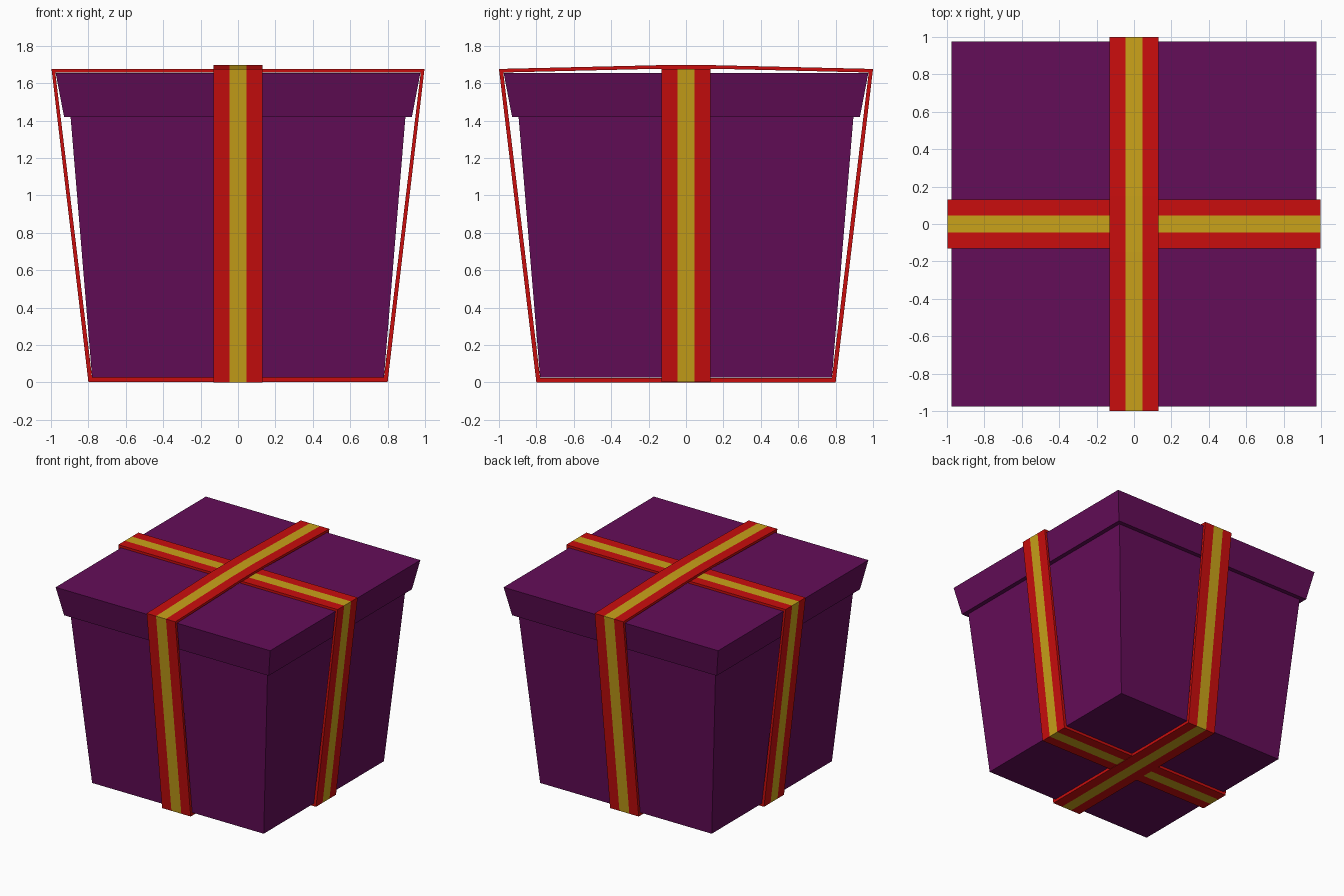
import bpy, bmesh

if "Cube" in bpy.data.objects:
    bpy.data.objects.remove(bpy.data.objects["Cube"])


def material(name, rgb):
    m = bpy.data.materials.new(name)
    m.diffuse_color = (*rgb, 1)
    m.use_nodes = True
    m.node_tree.nodes["Principled BSDF"].inputs["Base Color"].default_value = m.diffuse_color
    return m


PURPLE = material("purple", (0.127, 0.004, 0.098))
RED = material("red", (0.59, 0.004, 0.004))
GOLD = material("gold", (0.59, 0.36, 0.01))


def finish(name, bm, mats):
    bmesh.ops.recalc_face_normals(bm, faces=bm.faces[:])
    me = bpy.data.meshes.new(name)
    bm.to_mesh(me)
    bm.free()
    for m in mats:
        me.materials.append(m)
    ob = bpy.data.objects.new(name, me)
    bpy.context.collection.objects.link(ob)
    return ob


def tapered_box(name, z0, half0, z1, half1):
    bm = bmesh.new()
    bmesh.ops.create_cube(bm, size=2)
    for v in bm.verts:
        h, z = (half1, z1) if v.co.z > 0 else (half0, z0)
        v.co = (v.co.x * h, v.co.y * h, z)
    return finish(name, bm, [PURPLE])


def ribbon(name, outer, inner, along_x):
    """Closed band: mirrored half profiles (u, z), three stripes wide."""
    widths = (-0.13, -0.045, 0.045, 0.13)
    bm = bmesh.new()

    def rings(half):
        loop = half + [(-u, z) for u, z in reversed(half)]
        return [[bm.verts.new((u, w, z) if along_x else (w, u, z))
                 for u, z in loop] for w in widths]

    o, i = rings(outer), rings(inner)
    n = len(o[0])
    for a in range(n):
        b = (a + 1) % n
        for s in range(3):
            for r in (o, i):
                f = bm.faces.new((r[s][a], r[s][b], r[s + 1][b], r[s + 1][a]))
                f.material_index = int(s == 1)
        for s in (0, 3):
            bm.faces.new((o[s][a], o[s][b], i[s][b], i[s][a]))
    return finish(name, bm, [RED, GOLD])


# Box and overhanging lid
tapered_box("box_body", 0.025, 0.78, 1.6, 0.91)
tapered_box("lid", 1.42, 0.93, 1.655, 0.975)

# Side-to-side ribbon, lying flat on the lid
ribbon("ribbon_across",
       [(0.8, 0.003), (0.997, 1.676)],
       [(0.78, 0.025), (0.977, 1.657)], True)

# Front-to-back ribbon, rising over the other one
ribbon("ribbon_lengthwise",
       [(0.8, 0.0), (1.0, 1.676), (0.15, 1.696)],
       [(0.78, 0.023), (0.977, 1.657), (0.15, 1.677)], False)
